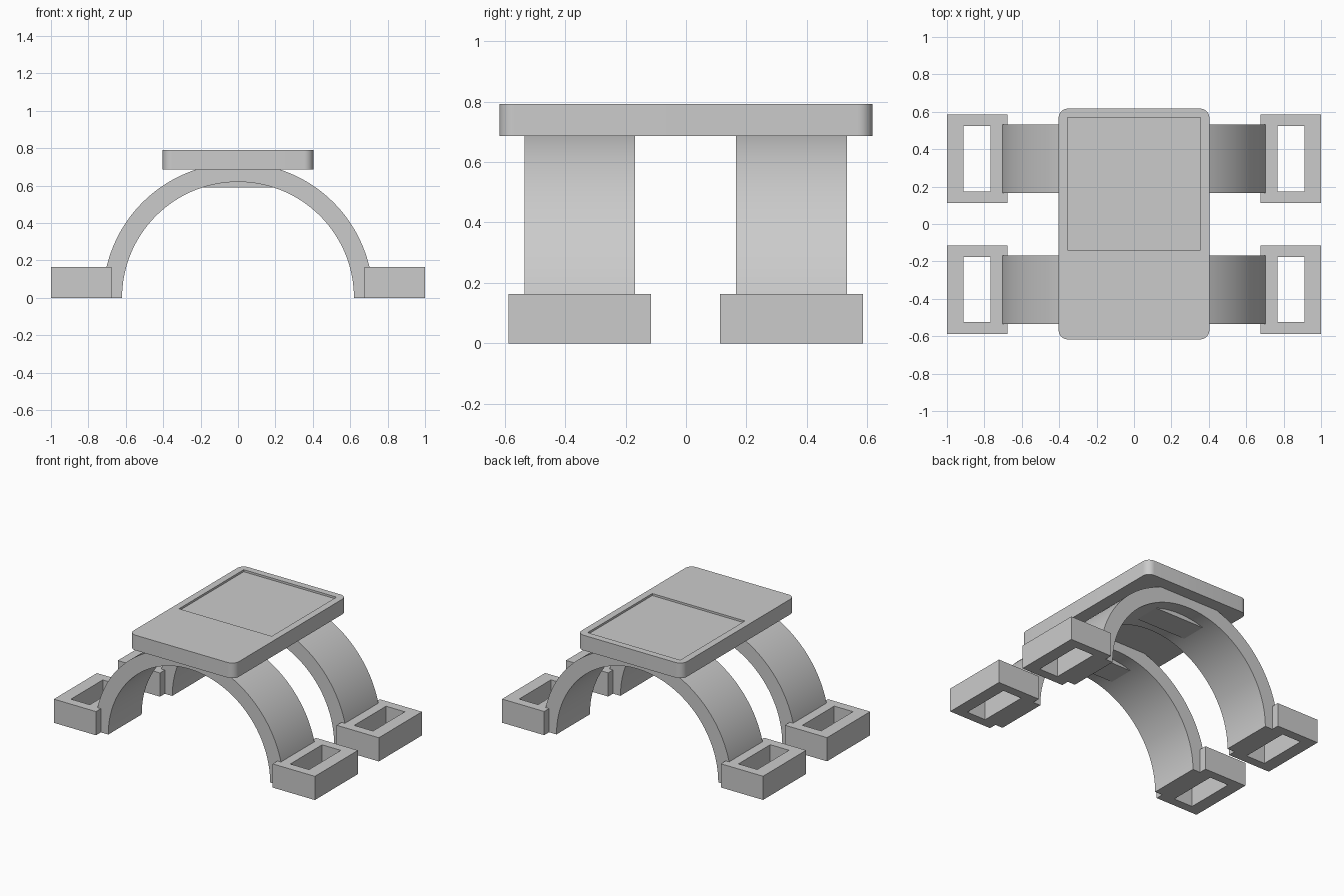
import bpy, bmesh, math
from mathutils import Vector

if "Cube" in bpy.data.objects:
    bpy.data.objects.remove(bpy.data.objects["Cube"])

grey = bpy.data.materials.new("plain grey")
grey.use_nodes = True
GREY = (0.6, 0.6, 0.6, 1)
grey.diffuse_color = GREY
grey.node_tree.nodes["Principled BSDF"].inputs["Base Color"].default_value = GREY


def prism(name, outline, depth):
    """Extrude a closed outline of 3D points along the depth vector."""
    bm = bmesh.new()
    face = bm.faces.new([bm.verts.new(p) for p in outline])
    top = bmesh.ops.extrude_face_region(bm, geom=[face])
    verts = [v for v in top["geom"] if isinstance(v, bmesh.types.BMVert)]
    bmesh.ops.translate(bm, verts=verts, vec=Vector(depth))
    bmesh.ops.recalc_face_normals(bm, faces=bm.faces)
    mesh = bpy.data.meshes.new(name)
    bm.to_mesh(mesh)
    bm.free()
    mesh.materials.append(grey)
    obj = bpy.data.objects.new(name, mesh)
    bpy.context.collection.objects.link(obj)
    return obj


def box(name, x, y, z):
    outline = [(x[0], y[0], z[0]), (x[1], y[0], z[0]), (x[1], y[1], z[0]), (x[0], y[1], z[0])]
    return prism(name, outline, (0, 0, z[1] - z[0]))


def activate(obj):
    bpy.ops.object.select_all(action="DESELECT")
    obj.select_set(True)
    bpy.context.view_layer.objects.active = obj


def cut(obj, cutter):
    mod = obj.modifiers.new("cut", "BOOLEAN")
    mod.object = cutter
    mod.solver = "EXACT"
    activate(obj)
    bpy.ops.object.modifier_apply(modifier=mod.name)
    bpy.data.objects.remove(cutter)


def smooth(obj):
    activate(obj)
    bpy.ops.object.shade_smooth_by_angle(angle=math.radians(30))


# Rounded top plate with a shallow recess
HX, HY, R, STEPS = 0.403, 0.617, 0.05, 8
outline = []
for i, (sx, sy) in enumerate([(1, 1), (-1, 1), (-1, -1), (1, -1)]):
    for k in range(STEPS + 1):
        a = math.pi / 2 * (i + k / STEPS)
        outline.append((sx * (HX - R) + R * math.cos(a), sy * (HY - R) + R * math.sin(a), 0.686))
plate = prism("top_plate", outline, (0, 0, 0.105))
cut(plate, box("recess_cutter", (-0.355, 0.355), (-0.138, 0.57), (0.777, 0.9)))
smooth(plate)

# Two arches, each with a flat pad under the crown and a slotted foot at each end
INNER, OUTER, SEGS = 0.62, 0.722, 64
for end, yc in (("front", -0.351), ("back", 0.349)):
    y0 = yc - 0.183
    arc = [math.pi * k / SEGS for k in range(SEGS + 1)]
    profile = [(OUTER * math.cos(a), y0, OUTER * math.sin(a)) for a in arc]
    profile += [(INNER * math.cos(a), y0, INNER * math.sin(a)) for a in reversed(arc)]
    smooth(prism(end + "_arch", profile, (0, 0.366, 0)))

    box(end + "_crown_pad", (-0.2, 0.2), (yc - 0.09, yc + 0.09), (0.59, 0.68))

    for side, s in (("left", 1), ("right", -1)):
        foot = box(f"{end}_{side}_foot", sorted((s * 0.677, s)),
                   (yc - 0.236, yc + 0.236), (0, 0.164))
        cut(foot, box("slot_cutter", sorted((s * 0.768, s * 0.912)),
                      (yc - 0.174, yc + 0.174), (-0.1, 0.3)))
